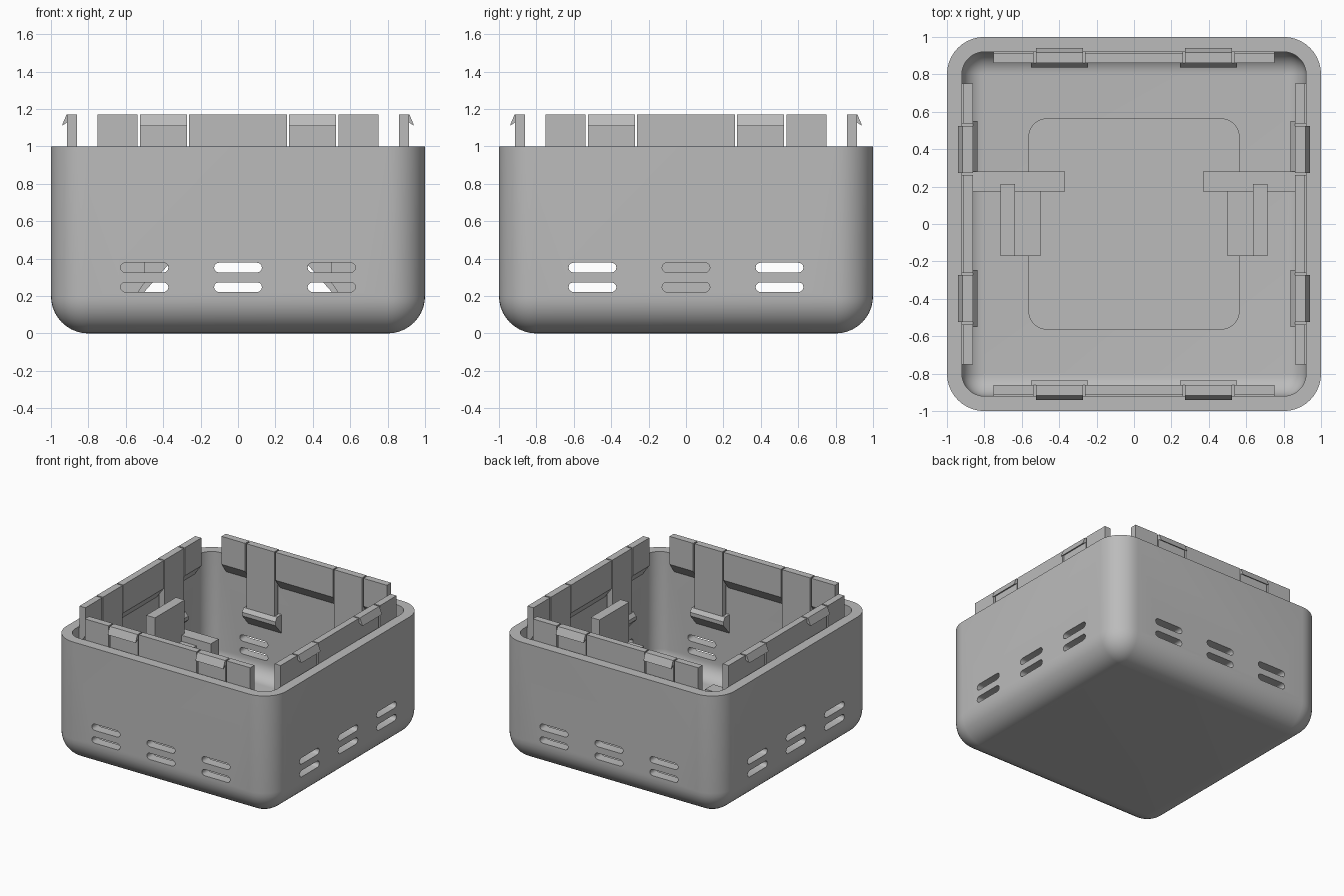
import bpy, bmesh, math
from mathutils import Matrix

if "Cube" in bpy.data.objects:
    bpy.data.objects.remove(bpy.data.objects["Cube"])

grey = bpy.data.materials.new("plain grey")
grey.diffuse_color = (0.5, 0.5, 0.5, 1)
grey.use_nodes = True
grey.node_tree.nodes["Principled BSDF"].inputs["Base Color"].default_value = grey.diffuse_color


def finish(name, bm, smooth=False):
    bmesh.ops.remove_doubles(bm, verts=bm.verts, dist=1e-5)
    bmesh.ops.recalc_face_normals(bm, faces=bm.faces)
    me = bpy.data.meshes.new(name)
    bm.to_mesh(me)
    bm.free()
    me.materials.append(grey)
    ob = bpy.data.objects.new(name, me)
    bpy.context.collection.objects.link(ob)
    if smooth:
        shade(ob)
    return ob


def shade(ob):
    bpy.ops.object.select_all(action='DESELECT')
    ob.select_set(True)
    bpy.context.view_layer.objects.active = ob
    bpy.ops.object.shade_smooth_by_angle(angle=math.radians(35))


def prism(bm, pts, mat):
    """Closed prism: pts are (a, b) in a section plane, mat(a, b, end) gives the position."""
    lo = [bm.verts.new(mat(a, b, 0)) for a, b in pts]
    hi = [bm.verts.new(mat(a, b, 1)) for a, b in pts]
    bm.faces.new(lo)
    bm.faces.new(hi[::-1])
    n = len(pts)
    for i in range(n):
        bm.faces.new((lo[i], hi[i], hi[(i + 1) % n], lo[(i + 1) % n]))


def rounded_square(core, r, steps=10):
    pts = []
    for k, (sx, sy) in enumerate(((1, 1), (-1, 1), (-1, -1), (1, -1))):
        for i in range(steps + 1):
            t = math.pi / 2 * (k + i / steps)
            pts.append((sx * core + r * math.cos(t), sy * core + r * math.sin(t)))
    return pts


def around(bm, source):
    """Copy the front-wall geometry to all four walls."""
    source_me = bpy.data.meshes.new("temp")
    source.to_mesh(source_me)
    source.free()
    for k in range(4):
        start = len(bm.verts)
        bm.from_mesh(source_me)
        bm.verts.ensure_lookup_table()
        bmesh.ops.rotate(bm, verts=bm.verts[start:], cent=(0, 0, 0),
                         matrix=Matrix.Rotation(k * math.pi / 2, 3, 'Z'))
    bpy.data.meshes.remove(source_me)
    return bm


# Shell: outer skin up, over the rim, then inner skin down to the floor
N = 10
profile = [(0.2 * math.sin(i / N * math.pi / 2), 0.2 - 0.2 * math.cos(i / N * math.pi / 2)) for i in range(N + 1)]
profile += [(0.2, 1), (0.12, 1)]
profile += [(0.12 * math.cos(i / N * math.pi / 2), 0.2 - 0.12 * math.sin(i / N * math.pi / 2)) for i in range(N + 1)]
bm = bmesh.new()
rings = [[bm.verts.new((x, y, z)) for x, y in rounded_square(0.8, max(r, 1e-4))] for r, z in profile]
for a, b in zip(rings, rings[1:]):
    for i in range(len(a)):
        j = (i + 1) % len(a)
        bm.faces.new((a[i], a[j], b[j], b[i]))
bm.faces.new(rings[0])
bm.faces.new(rings[-1])
shell = finish("shell", bm)

# Vent slots, two rows of three on each wall
src = bmesh.new()
for cx in (-0.5, 0, 0.5):
    for cz in (0.247, 0.352):
        pts = [(cx + s * 0.102 + 0.026 * math.sin(t) * s, cz + s * 0.026 * math.cos(t))
               for s in (1, -1) for t in [i * math.pi / 6 for i in range(7)]]
        prism(src, pts, lambda a, b, e: (a, -1.05 + 0.25 * e, b))
cutter = finish("slot_cutter", around(bmesh.new(), src))
cutter.hide_render = True
cut = shell.modifiers.new("slots", 'BOOLEAN')
cut.object = cutter
cut.solver = 'EXACT'
bpy.context.view_layer.objects.active = shell
bpy.ops.object.modifier_apply(modifier=cut.name)
bpy.data.objects.remove(cutter)
shade(shell)


def wall_parts(name, pts, spans):
    """Sweep a (y, z) section along x spans, on every wall."""
    src = bmesh.new()
    for x0, x1 in spans:
        prism(src, pts, lambda a, b, e: (x0 + (x1 - x0) * e, a, b))
    return finish(name, around(bmesh.new(), src))


# Locating lip, in three lengths per wall with a sloped underside
wall_parts("rim_lip", [(-0.915, 1.17), (-0.86, 1.17), (-0.86, 0.94), (-0.925, 0.85), (-0.925, 0.99), (-0.915, 0.99)],
           [(-0.752, -0.537), (-0.262, 0.262), (0.537, 0.752)])
# Snap clips with an outward hook
clips = [(-0.525, -0.272), (0.272, 0.525)]
wall_parts("snap_clip", [(-0.917, 1.17), (-0.86, 1.17), (-0.86, 0.6), (-0.91, 0.6), (-0.91, 1.13), (-0.942, 1.11)], clips)
# Clip feet, wedges on the wall
wall_parts("clip_foot", [(-0.925, 0.64), (-0.86, 0.64), (-0.837, 0.61), (-0.837, 0.58), (-0.925, 0.48)],
           [(a - 0.025, b + 0.025) for a, b in clips])

# Floor pad
bm = bmesh.new()
prism(bm, rounded_square(0.465, 0.1), lambda a, b, e: (a, b, 0.07 + 0.025 * e))
finish("floor_pad", bm)

# Mirrored inner brackets: a cross arm to the wall and an upright with a ledge
arm = [(0.925, 0.2), (0.83, 0.07), (0.635, 0.07), (0.37, 0.37), (0.37, 0.65), (0.925, 0.65)]
upright = [(0.715, 0.07), (0.635, 0.07), (0.5, 0.27), (0.5, 0.6), (0.635, 0.6), (0.635, 0.925), (0.715, 0.925)]
for side, s in (("left", -1), ("right", 1)):
    for name, pts, y0, y1 in (("arm", arm, 0.175, 0.28), ("upright", upright, -0.17, 0.215)):
        bm = bmesh.new()
        prism(bm, pts, lambda a, b, e: (s * a, y0 + (y1 - y0) * e, b))
        finish(side + "_bracket_" + name, bm)
